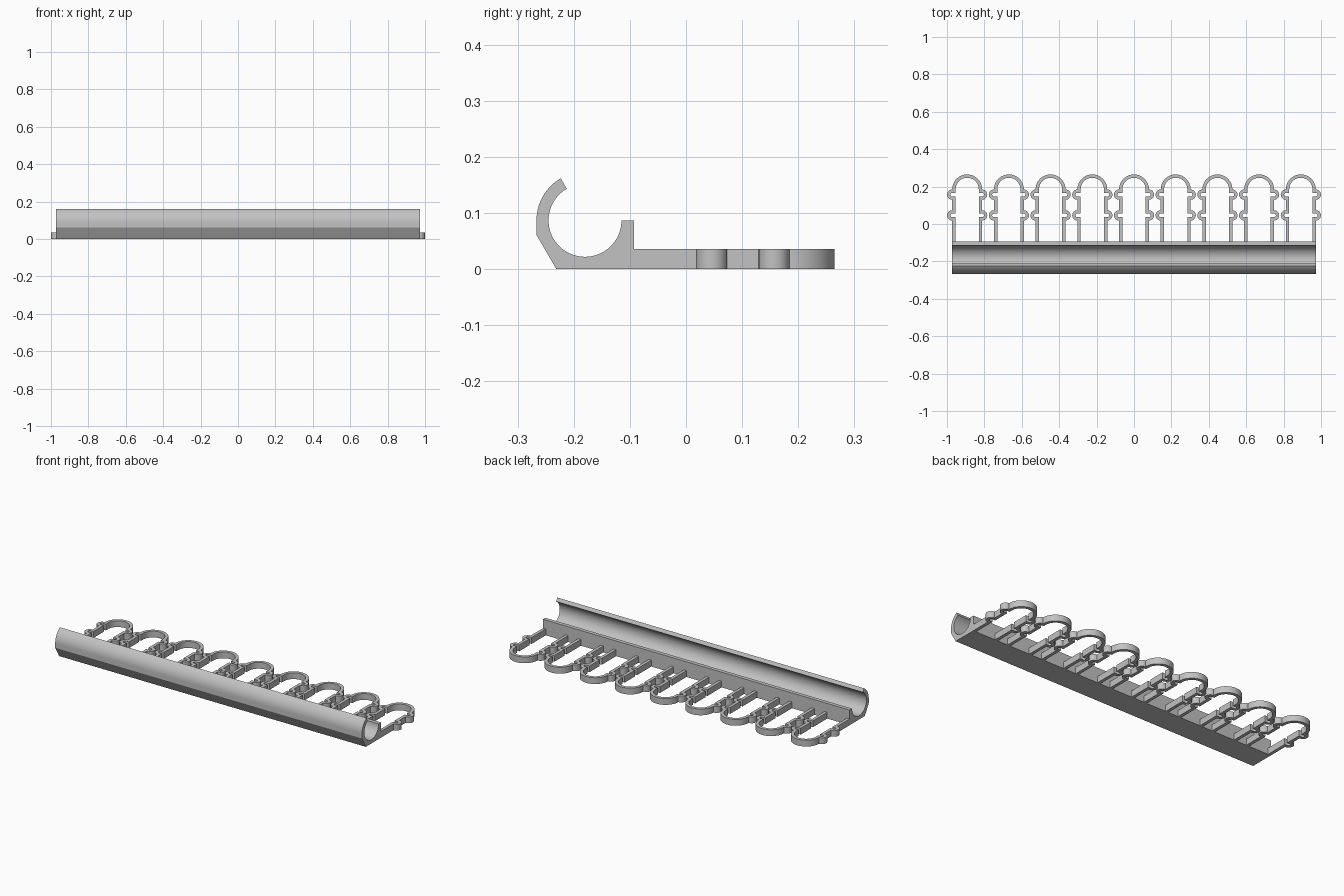
import bpy, bmesh
from math import cos, sin, radians
from mathutils import Matrix, Vector

cube = bpy.data.objects.get("Cube")
if cube:
    bpy.data.objects.remove(cube, do_unlink=True)

grey = bpy.data.materials.new("light_grey")
grey.use_nodes = True
grey.diffuse_color = (0.54, 0.54, 0.54, 1)
grey.node_tree.nodes["Principled BSDF"].inputs["Base Color"].default_value = grey.diffuse_color


def arc(cx, cy, r, start, end, steps):
    """Points along a circular arc, angles in degrees."""
    angles = [radians(start + (end - start) * i / steps) for i in range(steps + 1)]
    return [(cx + r * cos(a), cy + r * sin(a)) for a in angles]


def extruded(name, outline, depth, matrix):
    """Solid from a closed flat outline, pushed along its normal."""
    bm = bmesh.new()
    face = bm.faces.new([bm.verts.new((u, v, 0)) for u, v in outline])
    grown = bmesh.ops.extrude_face_region(bm, geom=[face])["geom"]
    moved = [v for v in grown if isinstance(v, bmesh.types.BMVert)]
    bmesh.ops.translate(bm, verts=moved, vec=(0, 0, depth))
    bmesh.ops.remove_doubles(bm, verts=bm.verts, dist=1e-5)
    bmesh.ops.transform(bm, matrix=matrix, verts=bm.verts)
    bmesh.ops.recalc_face_normals(bm, faces=bm.faces)
    mesh = bpy.data.meshes.new(name)
    bm.to_mesh(mesh)
    bm.free()
    mesh.materials.append(grey)
    obj = bpy.data.objects.new(name, mesh)
    bpy.context.collection.objects.link(obj)
    bpy.ops.object.select_all(action="DESELECT")
    obj.select_set(True)
    bpy.context.view_layer.objects.active = obj
    bpy.ops.object.shade_smooth_by_angle(angle=radians(30))
    return obj


# Long hooked rail: side profile (y, z) pushed along x
CY, CZ, R_IN, R_OUT = -0.18, 0.087, 0.065, 0.0865
HALF_RAIL = 0.972
profile = arc(CY, CZ, R_OUT, 120, 180, 16)
profile += [(CY - R_OUT, 0.061), (-0.231, 0), (-0.093, 0), (-0.093, CZ)]
profile += arc(CY, CZ, R_IN, 360, 120, 48)
along_x = Matrix(((0, 0, 1, -HALF_RAIL), (1, 0, 0, 0), (0, 1, 0, 0), (0, 0, 0, 1)))
extruded("hooked_rail", profile, 2 * HALF_RAIL, along_x)

# Spring loop: half outline in plan, with two hollow side bulges, then mirrored
HALF, WALL, BULGE, ARCH_Y = 0.08, 0.018, 0.0275, 0.185
BULGE_YS = (0.046, 0.157)


def half_contour(x, bulge_r):
    """Right half of a loop contour, from the rail to the top of the arch."""
    pts = [(x, -0.1)]
    for y in BULGE_YS:
        pts += [(x, y - bulge_r)] if x < HALF else []
        pts += arc(HALF, y, bulge_r, -90, 90, 14)
        pts += [(x, y + bulge_r)] if x < HALF else []
    return pts + arc(0, ARCH_Y, x, 0, 90, 16)


def full_contour(x, bulge_r):
    right = half_contour(x, bulge_r)
    return right + [(-u, v) for u, v in reversed(right[:-1])]


loop_outline = full_contour(HALF, BULGE)
loop_outline += reversed(full_contour(HALF - WALL, BULGE - WALL))

# Row of nine loops behind the rail
for i in range(9):
    place = Matrix.Translation(Vector(((i - 4) * 0.223, 0, 0)))
    extruded(f"spring_loop_{i + 1}", loop_outline, 0.036, place)
